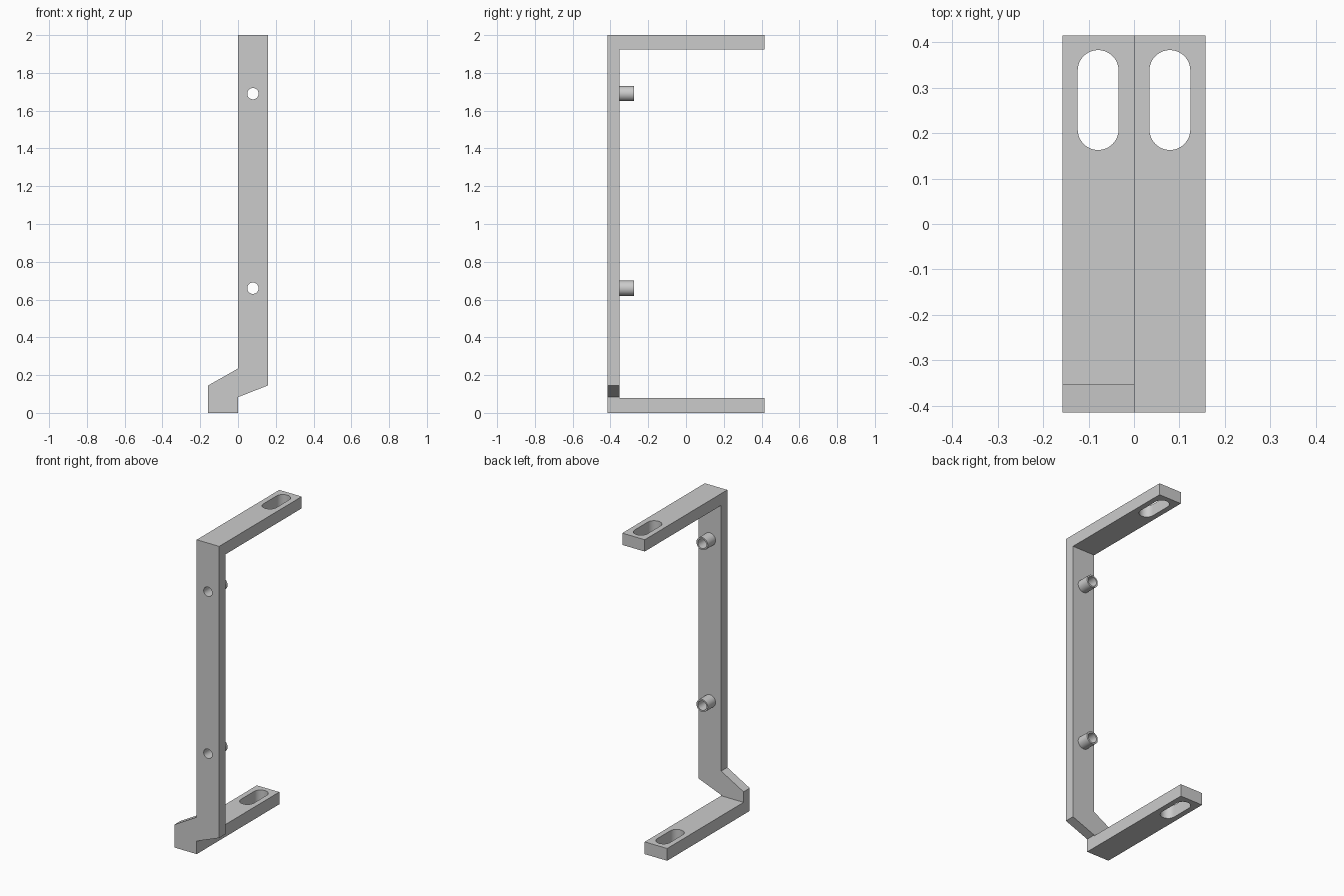
import bpy, bmesh, math
from mathutils import Vector

cube = bpy.data.objects.get("Cube")
if cube:
    bpy.data.objects.remove(cube, do_unlink=True)

HALF_W, DEPTH, HEIGHT = 0.158, 0.415, 2.0
BACK = -0.353            # rear face of the upright
ARM = 0.078              # arm thickness
MID = HALF_W / 2
BOSS_HEIGHTS = (0.66, 1.69)

grey = bpy.data.materials.new("light grey")
grey.use_nodes = True
grey.diffuse_color = (0.6, 0.6, 0.6, 1)
grey.node_tree.nodes["Principled BSDF"].inputs["Base Color"].default_value = (0.6, 0.6, 0.6, 1)


def prism(name, points, offset):
    """Extrude a closed outline of 3D points along an offset."""
    bm = bmesh.new()
    face = bm.faces.new([bm.verts.new(p) for p in points])
    grown = bmesh.ops.extrude_face_region(bm, geom=[face])["geom"]
    bmesh.ops.translate(bm, vec=Vector(offset),
                        verts=[g for g in grown if isinstance(g, bmesh.types.BMVert)])
    bmesh.ops.recalc_face_normals(bm, faces=bm.faces)
    mesh = bpy.data.meshes.new(name)
    bm.to_mesh(mesh)
    bm.free()
    mesh.materials.append(grey)
    obj = bpy.data.objects.new(name, mesh)
    bpy.context.collection.objects.link(obj)
    return obj


def arm(name, x, z, thick):
    return prism(name, [(x - MID, BACK, z), (x + MID, BACK, z),
                        (x + MID, DEPTH, z), (x - MID, DEPTH, z)], (0, 0, thick))


def rod(name, x, z, radius, y0, y1, sides=48):
    ring = [math.tau * i / sides for i in range(sides)]
    return prism(name, [(x + radius * math.cos(a), y0, z + radius * math.sin(a))
                        for a in ring], (0, y1 - y0, 0))


def slot(name, x, z):
    """Round-ended slot cutter, long in y."""
    r, y0, y1, n = 0.045, 0.208, 0.338, 24
    pts = [(x + r * math.cos(math.pi * i / n), y1 + r * math.sin(math.pi * i / n), z)
           for i in range(n + 1)]
    pts += [(x - r * math.cos(math.pi * i / n), y0 - r * math.sin(math.pi * i / n), z)
            for i in range(n + 1)]
    return prism(name, pts, (0, 0, 0.2))


def combine(target, other, operation):
    mod = target.modifiers.new(operation, 'BOOLEAN')
    mod.operation, mod.solver, mod.object = operation, 'EXACT', other
    bpy.context.view_layer.objects.active = target
    bpy.ops.object.modifier_apply(modifier=mod.name)
    bpy.data.objects.remove(other, do_unlink=True)


# Upright with the sideways step at its foot
outline = [(0, HEIGHT), (HALF_W, HEIGHT), (HALF_W, 0.145), (0, 0.083),
           (0, 0), (-HALF_W, 0), (-HALF_W, 0.145), (0, 0.235)]
bracket = prism("bracket", [(x, -DEPTH, z) for x, z in outline], (0, BACK + DEPTH, 0))

# Arms reaching back from the top and the foot
combine(bracket, arm("upper_arm", MID, HEIGHT - ARM + 0.003, ARM - 0.003), 'UNION')
combine(bracket, arm("lower_arm", -MID, 0, ARM), 'UNION')

# Tubular bosses, then their through holes
for z in BOSS_HEIGHTS:
    combine(bracket, rod("boss", MID, z, 0.04, BACK - 0.02, -0.275), 'UNION')
for z in BOSS_HEIGHTS:
    combine(bracket, rod("boss_hole", MID, z, 0.03, -0.5, -0.2), 'DIFFERENCE')

# Mounting slots near the arm ends
combine(bracket, slot("upper_slot", MID, HEIGHT - 0.14), 'DIFFERENCE')
combine(bracket, slot("lower_slot", -MID, -0.06), 'DIFFERENCE')

bpy.ops.object.select_all(action='DESELECT')
bracket.select_set(True)
bpy.context.view_layer.objects.active = bracket
bpy.ops.object.shade_smooth_by_angle(angle=math.radians(30))
